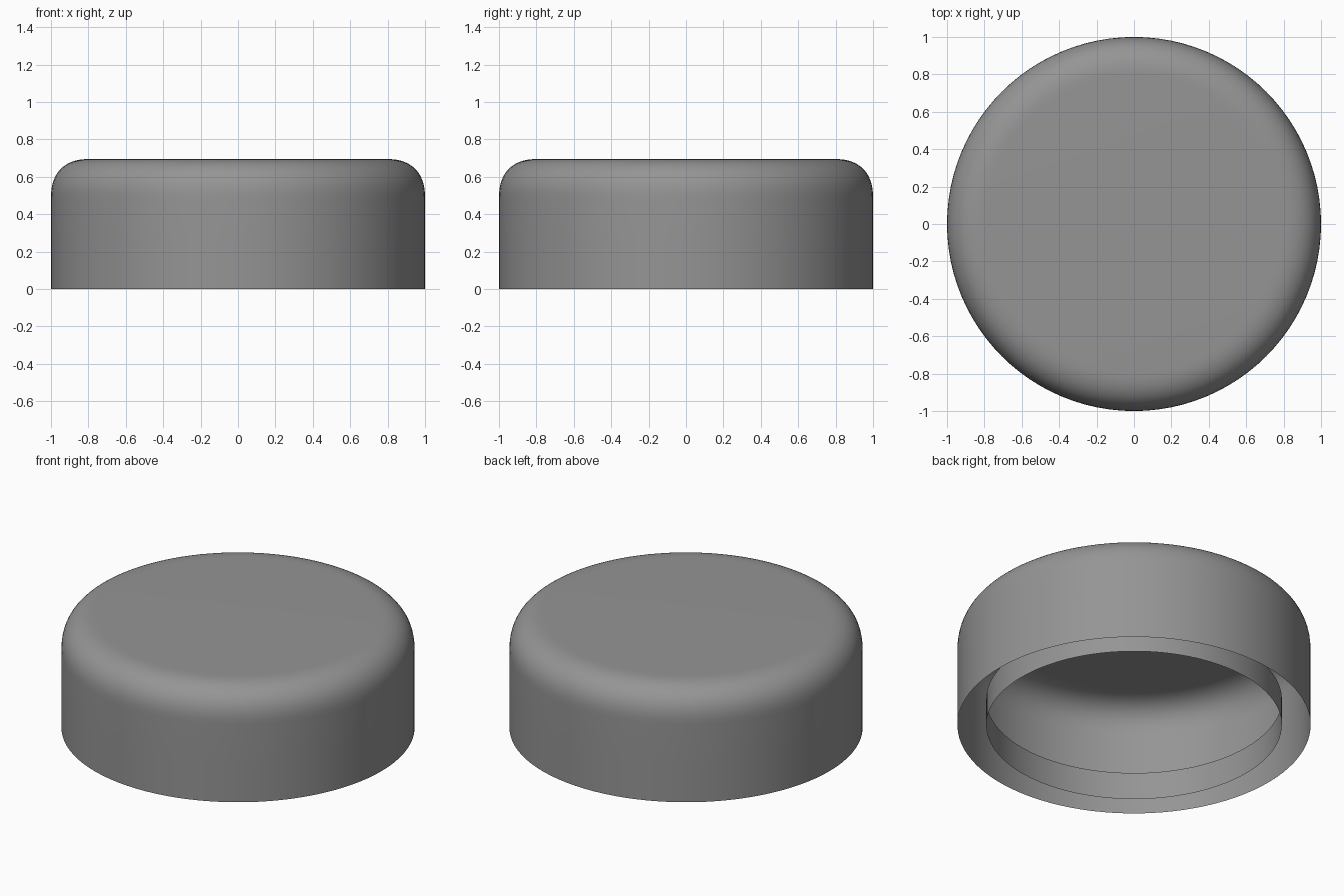
import bpy, bmesh
from math import sin, cos, pi

if "Cube" in bpy.data.objects:
    bpy.data.objects.remove(bpy.data.objects["Cube"])

SEGMENTS = 96

grey = bpy.data.materials.new("dark_grey")
grey.diffuse_color = (0.3, 0.3, 0.3, 1)
grey.use_nodes = True
grey.node_tree.nodes["Principled BSDF"].inputs["Base Color"].default_value = grey.diffuse_color


def lathe(name, profile):
    """Spin an (r, z) profile around the z axis into an open thin sheet."""
    bm = bmesh.new()
    rings = []
    for r, z in profile:
        rings.append([bm.verts.new((r * cos(2 * pi * i / SEGMENTS),
                                    r * sin(2 * pi * i / SEGMENTS), z))
                      for i in range(SEGMENTS)])
    for low, high in zip(rings, rings[1:]):
        for i in range(SEGMENTS):
            j = (i + 1) % SEGMENTS
            bm.faces.new((low[i], low[j], high[j], high[i]))
    mesh = bpy.data.meshes.new(name)
    mesh.materials.append(grey)
    obj = bpy.data.objects.new(name, mesh)
    bpy.context.collection.objects.link(obj)
    return obj, bm, rings


def finish(obj, bm):
    for face in bm.faces:
        face.smooth = True
    bm.to_mesh(obj.data)
    bm.free()


# Cap shell: straight wall, softly squared shoulder, flat top, open underneath
HEIGHT, FILLET, POWER = 0.695, 0.21, 2 / 2.4
profile = [(1, 0), (1, 0.25)]
for k in range(17):
    a = pi / 2 * k / 16
    profile.append((1 - FILLET + FILLET * max(cos(a), 0) ** POWER,
                    HEIGHT - FILLET + FILLET * sin(a) ** POWER))
shell, bm, rings = lathe("cap_shell", profile)
bm.faces.new(rings[-1])
finish(shell, bm)

# Inner sealing collar: thin open tube hanging inside the rim
collar, bm, rings = lathe("inner_collar", [(0.837, 0), (0.837, 0.17)])
finish(collar, bm)
